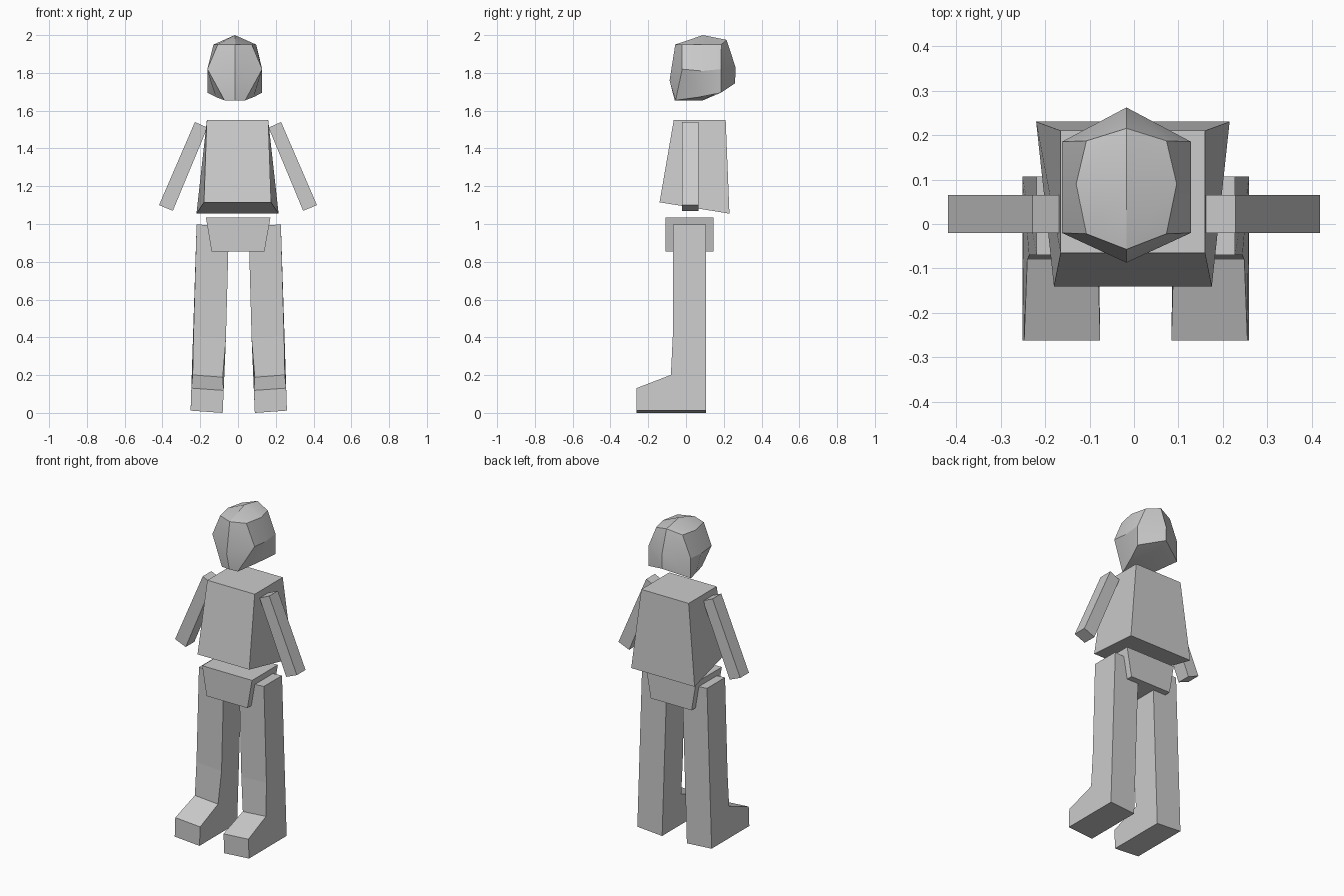
import bpy
import bmesh
from mathutils import Vector

default_cube = bpy.data.objects.get("Cube")
if default_cube:
    bpy.data.objects.remove(default_cube, do_unlink=True)

# One plain grey for the whole figure
GREY = (0.6, 0.6, 0.6, 1.0)
grey = bpy.data.materials.new("light grey")
grey.use_nodes = True
grey.diffuse_color = GREY
for node in grey.node_tree.nodes:
    if node.type == 'BSDF_PRINCIPLED':
        node.inputs["Base Color"].default_value = GREY


def finish(name, bm):
    """Turn a bmesh into a named, coloured object."""
    bmesh.ops.recalc_face_normals(bm, faces=bm.faces)
    mesh = bpy.data.meshes.new(name)
    bm.to_mesh(mesh)
    bm.free()
    mesh.materials.append(grey)
    obj = bpy.data.objects.new(name, mesh)
    bpy.context.scene.collection.objects.link(obj)
    return obj


def prism(name, ring_a, ring_b):
    """Solid joining two matching polygons."""
    bm = bmesh.new()
    a = [bm.verts.new(p) for p in ring_a]
    b = [bm.verts.new(p) for p in ring_b]
    bm.faces.new(a)
    bm.faces.new(b)
    count = len(a)
    for i in range(count):
        j = (i + 1) % count
        bm.faces.new((a[i], a[j], b[j], b[i]))
    return finish(name, bm)


def extrude_y(name, outline, front, back):
    """Front outline of (x, z) points extended from front to back."""
    return prism(name, [(x, front, z) for x, z in outline],
                 [(x, back, z) for x, z in outline])


# Torso: tapered block, lower and wider at the back
torso_top = [(-0.165, -0.065, 1.55), (0.16, -0.065, 1.55),
             (0.16, 0.21, 1.55), (-0.165, 0.21, 1.55)]
torso_bottom = [(-0.18, -0.14, 1.115), (0.175, -0.14, 1.115),
                (0.215, 0.23, 1.055), (-0.22, 0.23, 1.055)]
prism("torso", torso_bottom, torso_top)

# Pelvis: wedge, narrower below
extrude_y("pelvis", [(-0.17, 1.035), (0.172, 1.035), (0.14, 0.855), (-0.14, 0.855)],
          -0.108, 0.145)

# Arms: slanted bars
arm_outline = [(0.228, 1.54), (0.162, 1.51), (0.345, 1.07), (0.418, 1.10)]

# Legs: boot profile of (y, z, inner x, outer x)
leg_profile = [
    (0.107, 0.006, 0.085, 0.255),
    (-0.262, 0.006, 0.085, 0.255),
    (-0.262, 0.125, 0.080, 0.251),
    (-0.080, 0.195, 0.085, 0.244),
    (-0.070, 0.400, 0.068, 0.240),
    (-0.070, 0.992, 0.052, 0.223),
    (0.107, 0.992, 0.052, 0.223),
]
tilt = 0.006
leg_shift = 0.004
for side, sign in (("left", 1), ("right", -1)):
    extrude_y(side + "_arm", [(sign * x, z) for x, z in arm_outline], -0.02, 0.065)
    inner = [(sign * i + leg_shift, y, z - tilt) for y, z, i, o in leg_profile]
    outer = [(sign * o + leg_shift, y, z + tilt) for y, z, i, o in leg_profile]
    prism(side + "_leg", inner, outer)

# Head: cube split once, each point moved by its (side, depth, height) slot
head_points = {
    # middle column
    (0, -1, 1): (0, -0.057, 1.95),
    (0, 0, 1): (0, 0.09, 2.0),
    (0, 1, 1): (0, 0.215, 1.975),
    (0, -1, 0): (0, -0.087, 1.76),
    (0, 1, 0): (0, 0.262, 1.83),
    (0, -1, -1): (0, -0.06, 1.655),
    (0, 0, -1): (0, 0.09, 1.655),
    (0, 1, -1): (0, 0.26, 1.745),
    # mirrored side columns
    (1, -1, 1): (0.09, -0.022, 1.95),
    (1, 0, 1): (0.113, 0.09, 1.95),
    (1, 1, 1): (0.09, 0.187, 1.95),
    (1, -1, 0): (0.145, -0.02, 1.82),
    (1, 0, 0): (0.145, 0.085, 1.81),
    (1, 1, 0): (0.145, 0.185, 1.82),
    (1, -1, -1): (0.055, -0.055, 1.655),
    (1, 0, -1): (0.1, 0.07, 1.672),
    (1, 1, -1): (0.145, 0.185, 1.695),
}
head_shift = -0.017
bm = bmesh.new()
bmesh.ops.create_cube(bm, size=2)
bmesh.ops.subdivide_edges(bm, edges=bm.edges[:], cuts=1, use_grid_fill=True)
for v in bm.verts:
    sx, sy, sz = (round(c) for c in v.co)
    x, y, z = head_points[(abs(sx), sy, sz)]
    v.co = Vector((sx * x + head_shift, y, z))
head = finish("head", bm)

# Soft shading on the head's gentle faces only
bpy.ops.object.select_all(action='DESELECT')
head.select_set(True)
bpy.context.view_layer.objects.active = head
bpy.ops.object.shade_smooth_by_angle(angle=0.52)
